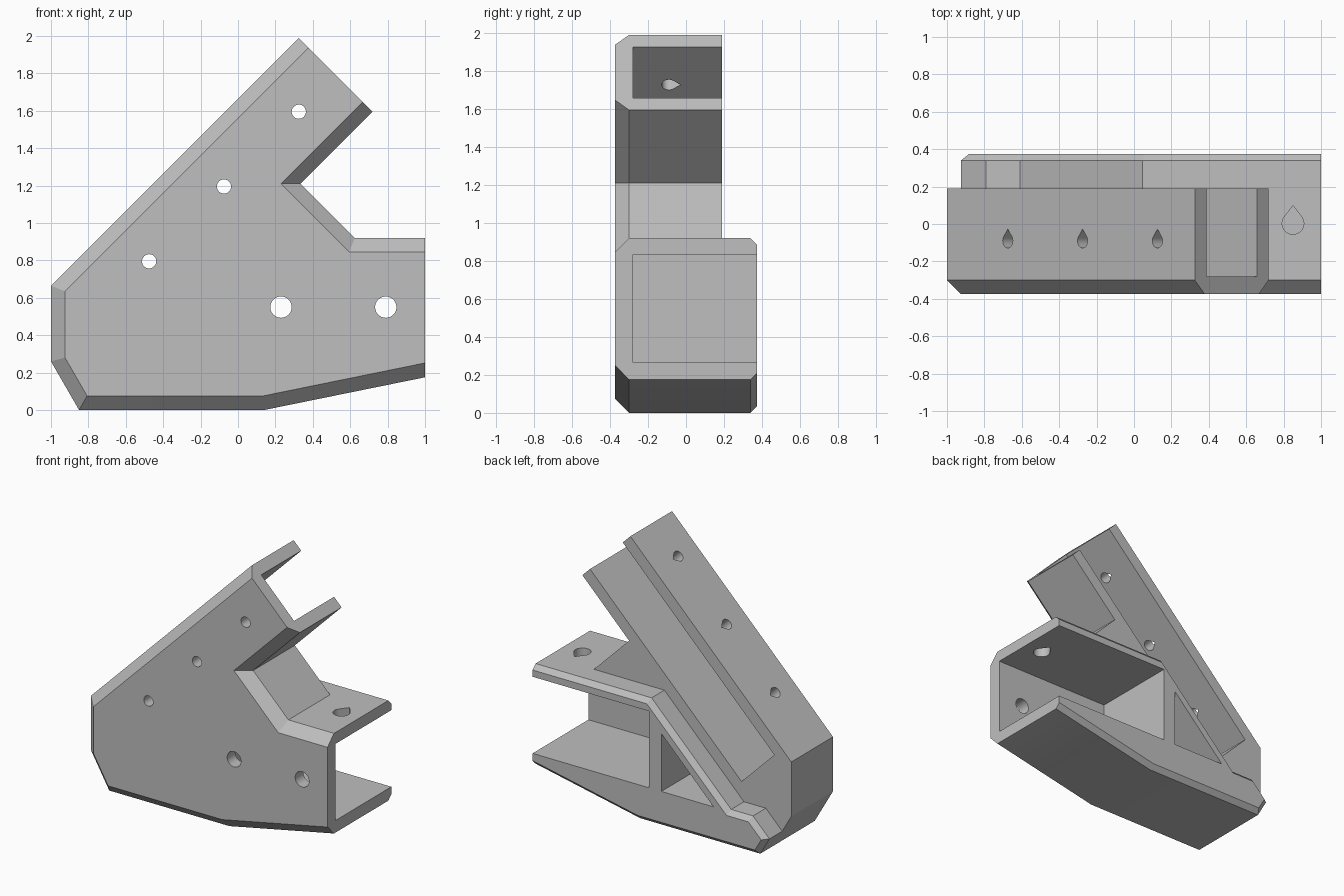
import bpy, bmesh
from math import sin, cos, pi, radians
from mathutils import Vector, Matrix

cube = bpy.data.objects.get("Cube")
if cube:
    bpy.data.objects.remove(cube, do_unlink=True)

grey = bpy.data.materials.new("plain_grey")
grey.use_nodes = True
grey.diffuse_color = (0.52, 0.52, 0.52, 1)
grey.node_tree.nodes["Principled BSDF"].inputs["Base Color"].default_value = (0.52, 0.52, 0.52, 1)


def loft(name, layers, matrix=Matrix()):
    """Solid through matching x-z outlines placed at increasing y."""
    bm = bmesh.new()
    rings = [[bm.verts.new(matrix @ Vector((x, y, z))) for x, z in pts] for y, pts in layers]
    bm.faces.new(rings[0])
    bm.faces.new(rings[-1])
    n = len(rings[0])
    for a, b in zip(rings, rings[1:]):
        for i in range(n):
            j = (i + 1) % n
            bm.faces.new((a[i], a[j], b[j], b[i]))
    bmesh.ops.recalc_face_normals(bm, faces=bm.faces)
    mesh = bpy.data.meshes.new(name)
    bm.to_mesh(mesh)
    bm.free()
    mesh.materials.append(grey)
    obj = bpy.data.objects.new(name, mesh)
    bpy.context.collection.objects.link(obj)
    return obj


def inset(pts, amount, square_edges):
    """Move every edge of a clockwise outline inward, except the square ends."""
    lines = []
    n = len(pts)
    for i in range(n):
        p, q = Vector(pts[i]), Vector(pts[(i + 1) % n])
        d = (q - p).normalized()
        shift = 0 if i in square_edges else amount
        lines.append((p + Vector((d.y, -d.x)) * shift, d))
    result = []
    for i in range(n):
        (p, d), (q, e) = lines[i - 1], lines[i]
        t = (q - p).cross(e) / d.cross(e)
        result.append(tuple(p + d * t))
    return result


def circle(r, x=0, z=0):
    return [(x + r * cos(2 * pi * i / 32), z + r * sin(2 * pi * i / 32)) for i in range(32)]


def teardrop(r):
    arc = [radians(145 + 250 * i / 24) for i in range(25)]
    return [(r * cos(a), r * sin(a)) for a in arc] + [(0, r * 1.65)]


def combine(target, tool, operation):
    mod = target.modifiers.new(operation.lower(), "BOOLEAN")
    mod.operation = operation
    mod.solver = "EXACT"
    mod.object = tool
    bpy.context.view_layer.objects.active = target
    bpy.ops.object.modifier_apply(modifier=mod.name)
    bpy.data.objects.remove(tool, do_unlink=True)


# Main plate with the diagonal arm, chamfered around its front
outline = [(-1, .26), (-1, .665), (.325, 1.99), (.72, 1.595), (.335, 1.21),
           (.625, .92), (1, .92), (1, .175), (.14, 0), (-.85, 0)]
bracket = loft("angle_bracket", [(-.375, inset(outline, .075, {2, 6})),
                                 (-.30, outline), (.19, outline)])

# Deeper lower half, chamfered around its back
lower = [(-.925, .13), (-.79, .265), (-.61, .265), (.045, .92),
         (1, .92), (1, .175), (.14, 0), (-.85, 0)]
combine(bracket, loft("lower_half", [(.19, lower), (.34, lower),
                                     (.375, inset(lower, .035, {4}))]), "UNION")

# Channels and lightening pocket, open at the back
pockets = {
    "diagonal_channel": [(-.86, .68), (.53, 2.07), (.8, 1.8), (-.59, .41)],
    "level_channel": [(.04, .265), (.04, .835), (1.2, .835), (1.2, .265)],
    "triangle_pocket": [(-.49, .265), (-.06, .695), (-.06, .265)],
}
for name, pts in pockets.items():
    combine(bracket, loft(name, [(-.28, pts), (.5, pts)]), "DIFFERENCE")

# Round screw holes through the front
holes = [(.23, .55, .057), (.79, .55, .057)]
holes += [(.325 - .4 * i, 1.595 - .4 * i, .038) for i in range(3)]
for x, z, r in holes:
    ring = circle(r, x, z)
    combine(bracket, loft("screw_hole", [(-.5, ring), (-.1, ring)]), "DIFFERENCE")

# Teardrop holes through the sloping top and the level top
drops = [(.125 - .4 * i, -.09, 1.79 - .4 * i, .038, -45) for i in range(3)]
drops.append((.85, .003, .92, .058, 0))
for x, y, z, r, tilt in drops:
    place = (Matrix.Translation((x, y, z)) @ Matrix.Rotation(radians(tilt), 4, "Y")
             @ Matrix.Rotation(radians(-90), 4, "X"))
    ring = teardrop(r)
    combine(bracket, loft("teardrop_hole", [(-.1, ring), (.16, ring)], place), "DIFFERENCE")

# Smooth hole walls, crisp edges elsewhere
bpy.ops.object.select_all(action="DESELECT")
bracket.select_set(True)
bpy.context.view_layer.objects.active = bracket
bpy.ops.object.shade_smooth_by_angle(angle=radians(20))
